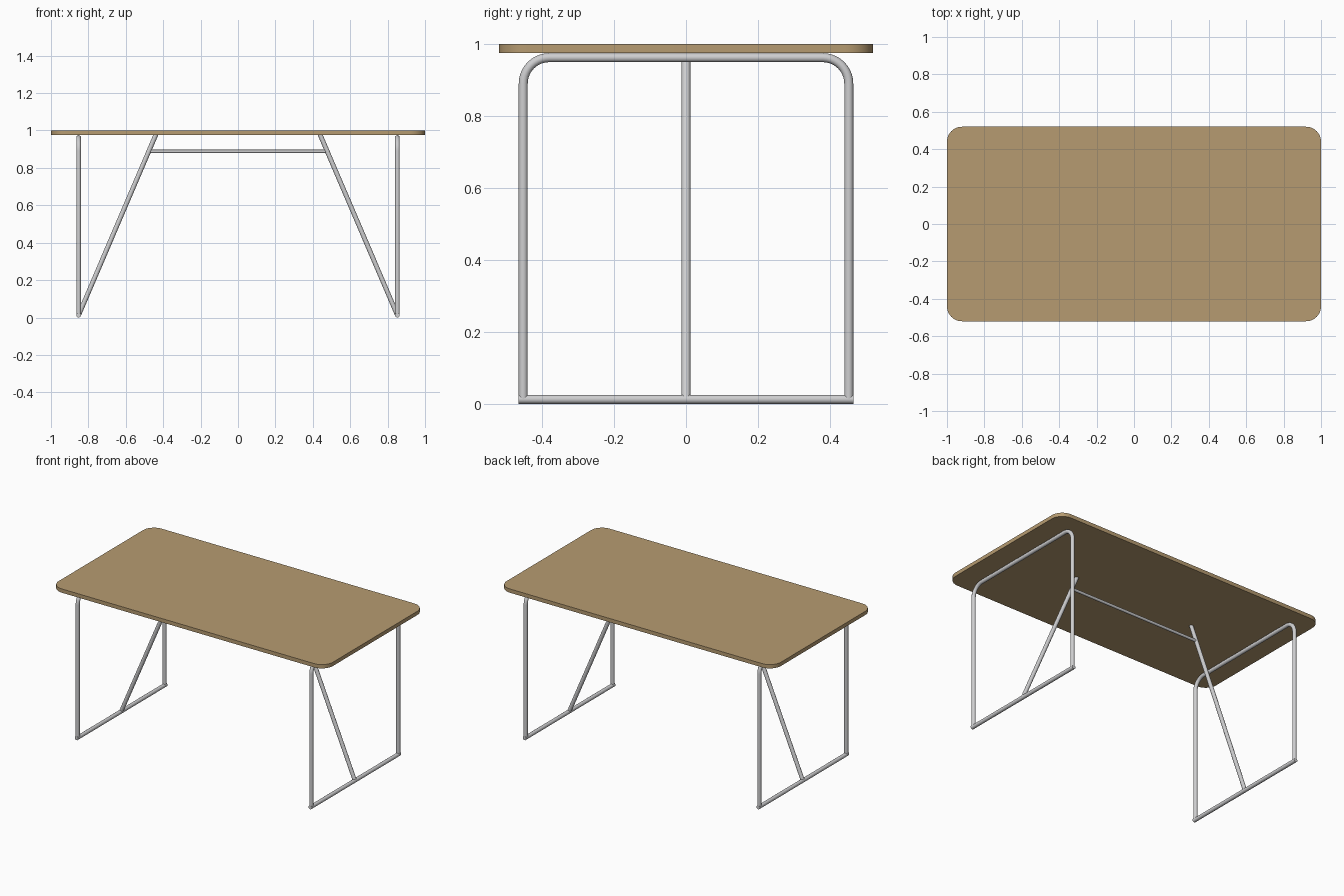
import bpy, bmesh, math
from mathutils import Vector

if "Cube" in bpy.data.objects:
    bpy.data.objects.remove(bpy.data.objects["Cube"])


def material(name, rgb):
    m = bpy.data.materials.new(name)
    m.diffuse_color = (*rgb, 1)
    m.use_nodes = True
    m.node_tree.nodes["Principled BSDF"].inputs["Base Color"].default_value = m.diffuse_color
    return m


wood = material("light wood", (0.47, 0.33, 0.165))
metal = material("pale grey metal", (0.62, 0.62, 0.63))

R = 0.0125            # tube radius
TOP_Z = 0.975         # underside of table top
LEG_X, LEG_Y = 0.852, 0.4525


def finish(name, mesh, mat):
    ob = bpy.data.objects.new(name, mesh)
    bpy.context.collection.objects.link(ob)
    mesh.materials.clear()
    mesh.materials.append(mat)
    mesh.shade_smooth()
    mesh.set_sharp_from_angle(angle=math.radians(35))
    return ob


def tube(name, points, radius=R):
    """Round tube with capped ends swept along a path."""
    cu = bpy.data.curves.new(name + "_path", "CURVE")
    cu.dimensions = "3D"
    cu.bevel_depth = radius
    cu.bevel_resolution = 6
    cu.use_fill_caps = True
    sp = cu.splines.new("POLY")
    sp.points.add(len(points) - 1)
    for p, co in zip(sp.points, points):
        p.co = (*co, 1)
    tmp = bpy.data.objects.new(name + "_path", cu)
    bpy.context.collection.objects.link(tmp)
    bpy.context.view_layer.update()
    mesh = bpy.data.meshes.new_from_object(tmp.evaluated_get(bpy.context.evaluated_depsgraph_get()))
    bpy.data.objects.remove(tmp)
    mesh.name = name
    return finish(name, mesh, metal)


def arc(cx, cy, r, a0, a1, n=10):
    return [(cx + r * math.cos(math.radians(a0 + (a1 - a0) * i / n)),
             cy + r * math.sin(math.radians(a0 + (a1 - a0) * i / n))) for i in range(n + 1)]


# table top: rounded rectangle slab
hx, hy, cr = 1.0, 0.52, 0.08
outline = []
for sx, sy, a in ((1, 1, 0), (-1, 1, 90), (-1, -1, 180), (1, -1, 270)):
    outline += arc(sx * (hx - cr), sy * (hy - cr), cr, a, a + 90)
bm = bmesh.new()
face = bm.faces.new([bm.verts.new((x, y, TOP_Z)) for x, y in outline])
ext = bmesh.ops.extrude_face_region(bm, geom=[face])
bmesh.ops.translate(bm, vec=(0, 0, 1 - TOP_Z),
                    verts=[v for v in ext["geom"] if isinstance(v, bmesh.types.BMVert)])
bmesh.ops.recalc_face_normals(bm, faces=bm.faces)
slab = bpy.data.meshes.new("table_top")
bm.to_mesh(slab)
bm.free()
finish("table_top", slab, wood)

# leg frames, floor bars and diagonal braces on both ends
bend = 0.072
zc = TOP_Z - R
foot, head = Vector((LEG_X, 0, R)), Vector((0.438, 0, TOP_Z + 0.005))
for side, s in (("left", -1), ("right", 1)):
    x = s * LEG_X
    profile = ([(LEG_Y, R)] + arc(LEG_Y - bend, zc - bend, bend, 0, 90)
               + arc(bend - LEG_Y, zc - bend, bend, 90, 180) + [(-LEG_Y, R)])
    tube(side + "_leg_frame", [(x, y, z) for y, z in profile])
    tube(side + "_floor_bar", [(x, -LEG_Y - R, R), (x, LEG_Y + R, R)])
    tube(side + "_diagonal_brace", [(s * p.x, p.y, p.z) for p in (foot, head)])

# stretcher joining the two braces
zs = 0.888
xs = foot.lerp(head, (zs - foot.z) / (head.z - foot.z)).x
tube("stretcher", [(-xs, 0, zs), (xs, 0, zs)], 0.009)
